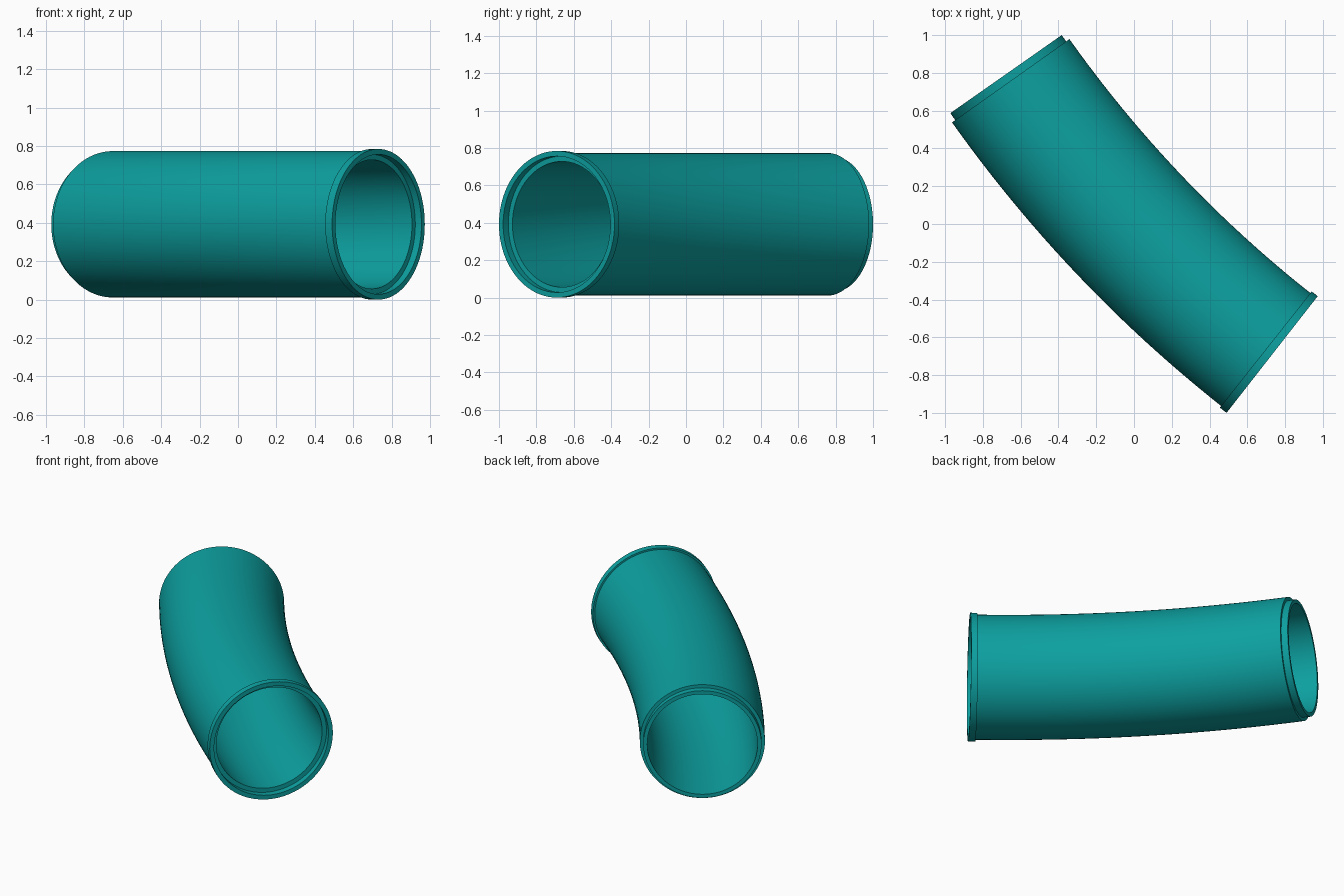
import bpy, bmesh
from math import sin, cos, pi, radians

if "Cube" in bpy.data.objects:
    bpy.data.objects.remove(bpy.data.objects["Cube"])

SIDES = 96
R = 6.923                       # bend radius of the centre line
CX, CY, CZ = 4.9935, 4.7644, 0.392
A0, A1 = radians(35), radians(52)
LIP = 0.043 / R                 # angle covered by spigot, collar and socket
STEPS = 24


def point(angle, r, t):
    # point on the tube section at a bend angle
    d = R + r * cos(t)
    return (CX - d * cos(angle), CY - d * sin(angle), CZ + r * sin(t))


def spread(a, b, r):
    return [(a + (b - a) * i / STEPS, r) for i in range(STEPS + 1)]


# Closed wall profile: spigot, outer wall, collar, socket, bore
profile = [(A0, 0.336), (A0, 0.36), (A0 + LIP, 0.36)]
profile += spread(A0 + LIP, A1 - LIP, 0.381)
profile += [(A1 - LIP, 0.392), (A1, 0.392), (A1, 0.364), (A1 - LIP, 0.364)]
profile += spread(A1 - LIP, A0, 0.336)[:-1]

# Sweep the profile round the bent axis
bm = bmesh.new()
rings = [[bm.verts.new(point(a, r, 2 * pi * k / SIDES)) for k in range(SIDES)]
         for a, r in profile]
for i, ring in enumerate(rings):
    nxt = rings[(i + 1) % len(rings)]
    for k in range(SIDES):
        j = (k + 1) % SIDES
        bm.faces.new((ring[k], ring[j], nxt[j], nxt[k]))
bmesh.ops.recalc_face_normals(bm, faces=bm.faces)
mesh = bpy.data.meshes.new("bent_pipe")
bm.to_mesh(mesh)
bm.free()

pipe = bpy.data.objects.new("bent_pipe", mesh)
bpy.context.collection.objects.link(pipe)
mat = bpy.data.materials.new("teal")
mat.diffuse_color = (0.004, 0.35, 0.35, 1)
mat.use_nodes = True
mat.node_tree.nodes["Principled BSDF"].inputs["Base Color"].default_value = mat.diffuse_color
mesh.materials.append(mat)

# Smooth walls with crisp steps
bpy.context.view_layer.objects.active = pipe
pipe.select_set(True)
bpy.ops.object.shade_smooth_by_angle(angle=radians(30))
